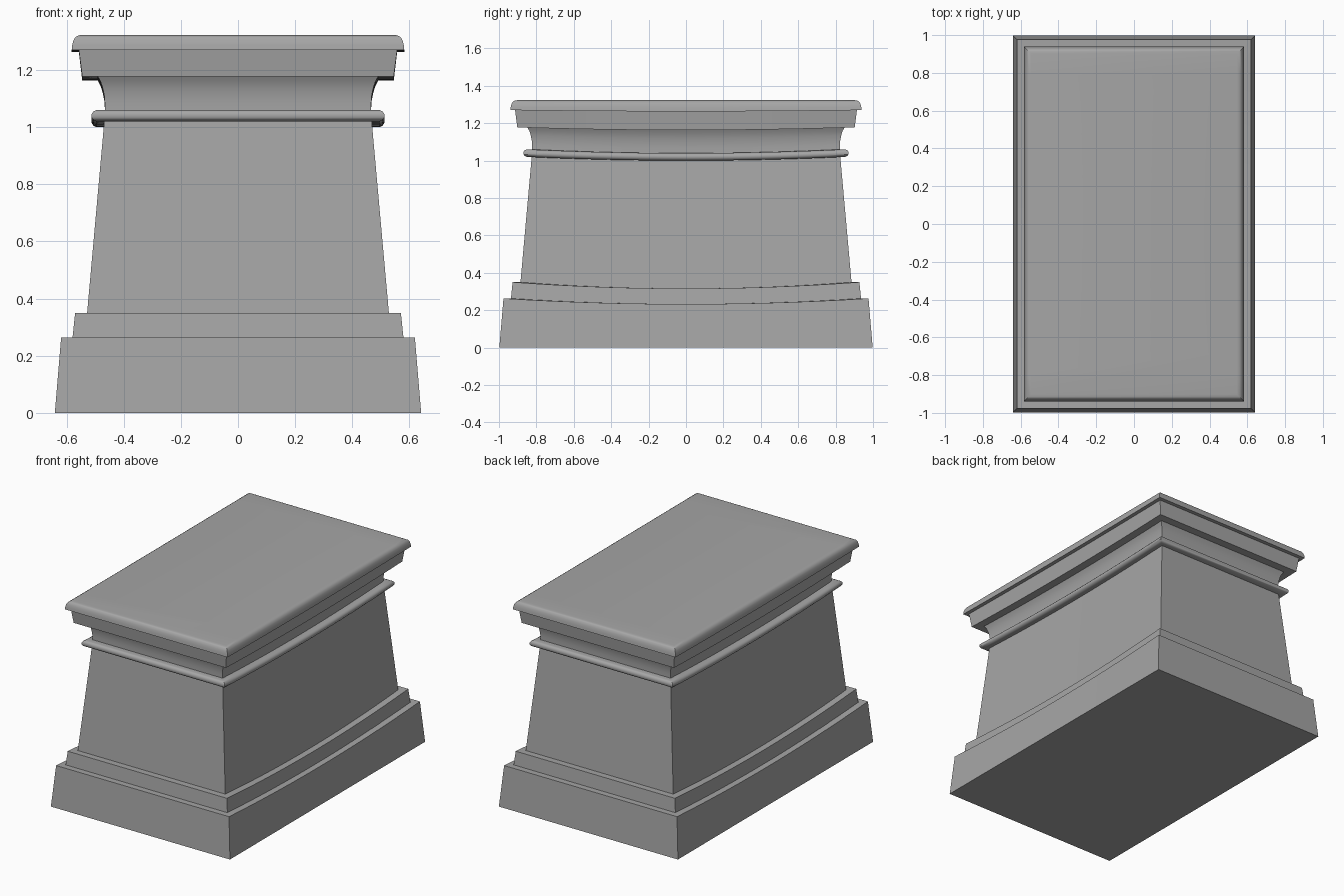
import bpy, bmesh

if "Cube" in bpy.data.objects:
    bpy.data.objects.remove(bpy.data.objects["Cube"])

EXTRA = 0.357   # plan is longer in y than x by this much on each half
SEG = 16        # divisions along the long sides

stone = bpy.data.materials.new("grey stone")
stone.diffuse_color = (0.38, 0.38, 0.38, 1)
stone.use_nodes = True
stone.node_tree.nodes["Principled BSDF"].inputs["Base Color"].default_value = stone.diffuse_color

# Mouldings dip towards the middle of the long sides: (height, dip)
DIP = [(0, 0), (0.263, 0.03), (0.35, 0.034), (1.02, 0.02), (1.06, 0.02),
       (1.178, 0.015), (1.27, 0.007), (1.323, 0)]


def dip(z):
    for (z0, d0), (z1, d1) in zip(DIP, DIP[1:]):
        if z <= z1:
            return d0 + (d1 - d0) * (z - z0) / (z1 - z0)
    return 0


def ring(bm, hx, z):
    hy = hx + EXTRA
    right = [-1 + 2 * i / SEG for i in range(SEG + 1)]
    pts = [(hx, t) for t in right] + [(-hx, -t) for t in right]
    return [bm.verts.new((x, t * hy, z - dip(z) * (1 - t * t))) for x, t in pts]


def moulding(name, profile, bottom=False, top=False):
    """Sweep a (half width, height) profile around the rectangular plan."""
    bm = bmesh.new()
    rings = [ring(bm, x, z) for x, z in profile]
    n = len(rings[0])
    for a, b in zip(rings, rings[1:]):
        for i in range(n):
            j = (i + 1) % n
            bm.faces.new((a[i], a[j], b[j], b[i]))
    if bottom:
        bm.faces.new(rings[0][::-1])
    if top:
        bm.faces.new(rings[-1])
    me = bpy.data.meshes.new(name)
    bm.to_mesh(me)
    bm.free()
    me.materials.append(stone)
    ob = bpy.data.objects.new(name, me)
    bpy.context.collection.objects.link(ob)
    bpy.ops.object.select_all(action='DESELECT')
    ob.select_set(True)
    bpy.context.view_layer.objects.active = ob
    bpy.ops.object.shade_smooth_by_angle(angle=0.6)


# Lower plinth and its ledge
moulding("base_plinth", [(0.641, 0), (0.619, 0.263), (0.579, 0.263)], bottom=True)
# Second step and its ledge
moulding("upper_step", [(0.579, 0.263), (0.57, 0.35), (0.528, 0.35)])
# Tapered main block
moulding("tapered_body", [(0.528, 0.35), (0.468, 1.02)])
# Rounded band
moulding("bead_band", [(0.468, 1.02), (0.495, 1.02), (0.506, 1.025), (0.512, 1.034),
                       (0.512, 1.046), (0.506, 1.055), (0.495, 1.06), (0.466, 1.06)])
# Concave neck
moulding("cove_neck", [(0.466, 1.06), (0.466, 1.085), (0.468, 1.11), (0.473, 1.135),
                       (0.48, 1.158), (0.491, 1.178), (0.545, 1.178)])
# Flared slab
moulding("flared_slab", [(0.545, 1.178), (0.557, 1.27)])
# Rounded top slab
moulding("cap", [(0.557, 1.27), (0.582, 1.27), (0.58, 1.287), (0.576, 1.303),
                 (0.569, 1.315), (0.558, 1.321), (0.545, 1.323)], top=True)
